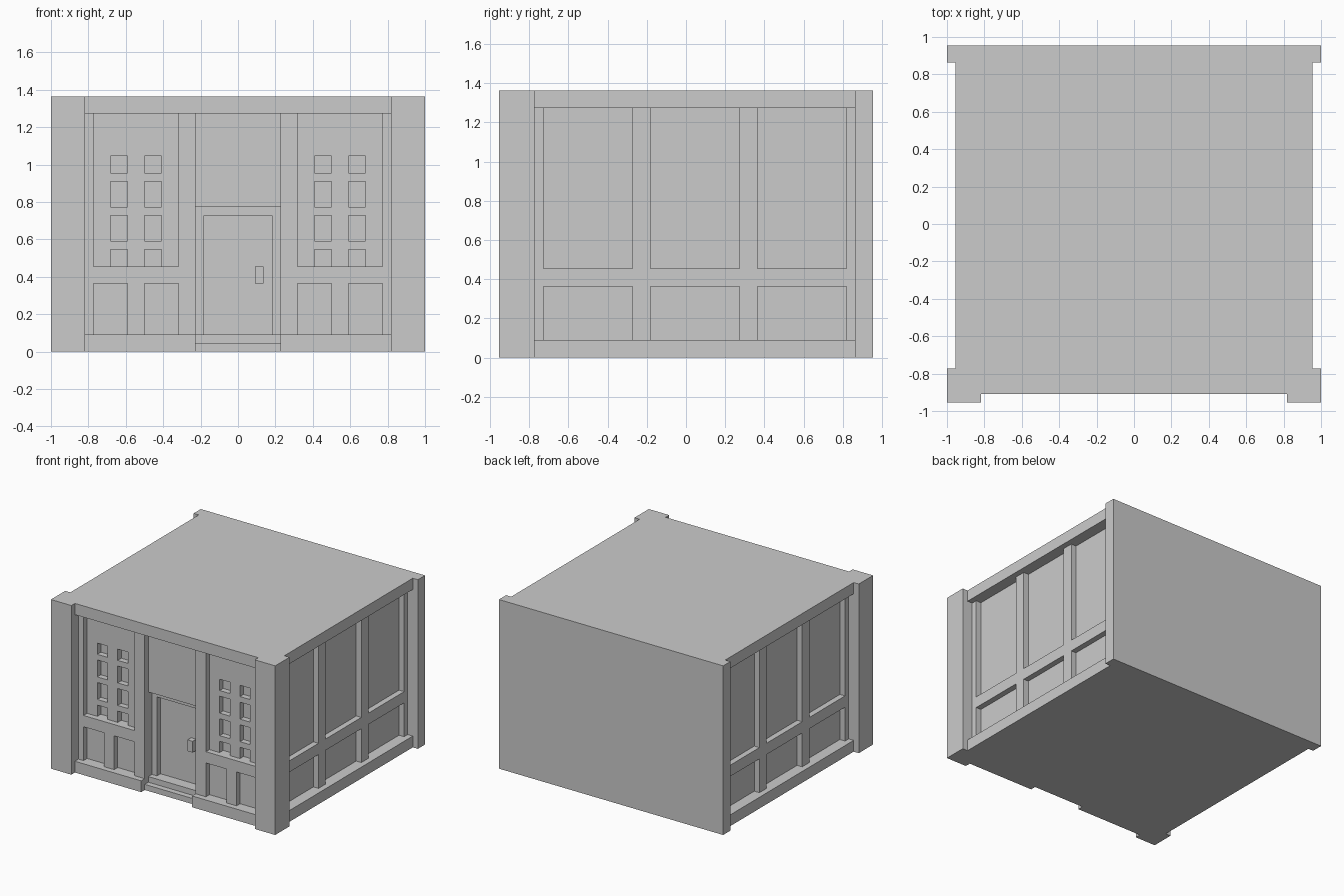
import bpy, bmesh
from mathutils import Vector

if "Cube" in bpy.data.objects:
    bpy.data.objects.remove(bpy.data.objects["Cube"])

U = 1 / 22  # the whole building sits on a grid of this size


def slab(name, x, y, z, holes=(), facing="y", mirror=False):
    """Box between the given (min, max) grid ranges. Holes (a0, a1, z0, z1)
    go right through it, with a measured along x (facing y) or y (facing x)."""
    along, depth = (x, y) if facing == "y" else (y, x)
    cuts_a = sorted({*along, *(v for h in holes for v in h[:2])})
    cuts_z = sorted({*z, *(v for h in holes for v in h[2:])})

    def point(a, c):
        return Vector((a, depth[0], c) if facing == "y" else (depth[0], a, c)) * U

    bm = bmesh.new()
    for a0, a1 in zip(cuts_a, cuts_a[1:]):
        for c0, c1 in zip(cuts_z, cuts_z[1:]):
            if any(h[0] <= a0 < h[1] and h[2] <= c0 < h[3] for h in holes):
                continue
            bm.faces.new([bm.verts.new(point(a, c)) for a, c in
                          ((a0, c0), (a1, c0), (a1, c1), (a0, c1))])
    bmesh.ops.remove_doubles(bm, verts=bm.verts[:], dist=1e-5)
    # thicken the sheet into a solid
    ext = bmesh.ops.extrude_face_region(bm, geom=bm.faces[:], use_keep_orig=True)
    t = (depth[1] - depth[0]) * U
    bmesh.ops.translate(bm, vec=(0, t, 0) if facing == "y" else (t, 0, 0),
                        verts=[g for g in ext["geom"] if isinstance(g, bmesh.types.BMVert)])
    bmesh.ops.recalc_face_normals(bm, faces=bm.faces[:])
    mesh = bpy.data.meshes.new(name)
    bm.to_mesh(mesh)
    bm.free()
    ob = bpy.data.objects.new(name, mesh)
    bpy.context.collection.objects.link(ob)
    if mirror:
        ob.modifiers.new("Mirror", "MIRROR").use_axis[0] = True
    return ob


# Main body, back wall and front corner pillars
slab("core", (-19, 19), (-15, 19), (0, 30))
slab("back_wall", (-22, 22), (19, 21), (0, 30))
slab("front_pillars", (18, 22), (-21, -17), (0, 30), mirror=True)

# Side walls: panelled frame, with a beam above and a plinth below
side_holes = [(a, a + 10, z0, z1) for a in (-16, -4, 8) for z0, z1 in ((2, 8), (10, 28))]
slab("side_frames", (19, 20), (-17, 19), (0, 30), side_holes, "x", True)
slab("side_beams", (20, 21), (-17, 19), (28, 30), mirror=True)
slab("side_plinths", (20, 21), (-17, 19), (0, 2), mirror=True)

# Front walls: panes, window wall, panelled frame
slab("window_panes", (5, 19), (-17, -15), (0, 30), mirror=True)
windows = [(a, a + 2, z0, z1) for a in (9, 13)
           for z0, z1 in ((10, 12), (13, 16), (17, 20), (21, 23))]
slab("window_walls", (5, 18), (-18, -17), (0, 30), windows, mirror=True)
slab("front_frames", (5, 18), (-19, -18), (2, 28),
     [(7, 17, 10, 28), (7, 11, 2, 8), (13, 17, 2, 8)], mirror=True)
slab("front_beam", (-18, 18), (-20, -18), (28, 30))
slab("front_plinths", (5, 18), (-20, -18), (0, 2), mirror=True)

# Entrance: steps, door, surround, handle and panel above
slab("lower_step", (-5, 5), (-19, -15), (0, 1))
slab("upper_step", (-5, 5), (-18, -15), (1, 2))
slab("door", (-5, 5), (-16, -15), (2, 17))
slab("door_frame", (-5, 5), (-17, -16), (2, 17), [(-4, 4, 2, 16)])
slab("door_handle", (2, 3), (-17, -16), (8, 10))
slab("over_door_panel", (-5, 5), (-18, -15), (17, 30))
